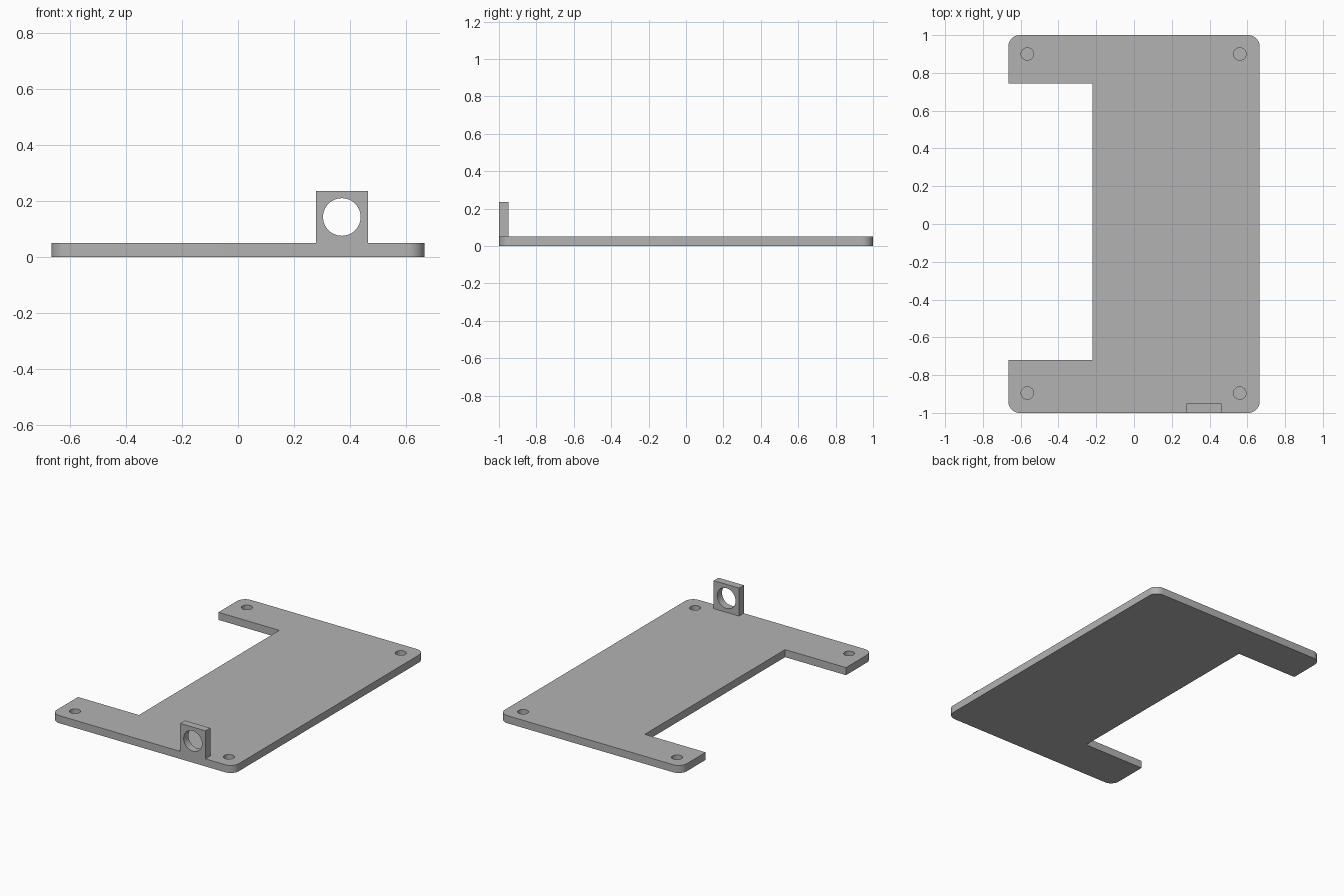
import bpy, bmesh
from math import sin, cos, pi, radians
from mathutils import Matrix

cube = bpy.data.objects.get("Cube")
if cube:
    bpy.data.objects.remove(cube, do_unlink=True)

grey = bpy.data.materials.new("plain grey")
grey.use_nodes = True
colour = (0.45, 0.45, 0.45, 1)
grey.diffuse_color = colour
grey.node_tree.nodes["Principled BSDF"].inputs["Base Color"].default_value = colour

HALF_X, THICK, CORNER = 0.665, 0.05, 0.06


def add_object(name, bm):
    bmesh.ops.recalc_face_normals(bm, faces=bm.faces)
    mesh = bpy.data.meshes.new(name)
    bm.to_mesh(mesh)
    bm.free()
    mesh.materials.append(grey)
    obj = bpy.data.objects.new(name, mesh)
    bpy.context.collection.objects.link(obj)
    return obj


def extrude_outline(name, points, height):
    bm = bmesh.new()
    face = bm.faces.new([bm.verts.new((x, y, 0)) for x, y in points])
    new = bmesh.ops.extrude_face_region(bm, geom=[face])["geom"]
    verts = [v for v in new if isinstance(v, bmesh.types.BMVert)]
    bmesh.ops.translate(bm, verts=verts, vec=(0, 0, height))
    return add_object(name, bm)


def drill(target, centre, radius, depth, rotation=Matrix()):
    bm = bmesh.new()
    bmesh.ops.create_cone(bm, cap_ends=True, segments=48, radius1=radius,
                          radius2=radius, depth=depth,
                          matrix=Matrix.Translation(centre) @ rotation)
    cutter = add_object("hole_cutter", bm)
    cutter.hide_render = True
    mod = target.modifiers.new("hole", "BOOLEAN")
    mod.operation, mod.solver, mod.object = "DIFFERENCE", "EXACT", cutter
    bpy.context.view_layer.objects.active = target
    bpy.ops.object.modifier_apply(modifier=mod.name)
    bpy.data.objects.remove(cutter, do_unlink=True)


def rounded(sx, sy, start):
    cx, cy = sx * (HALF_X - CORNER), sy * (1 - CORNER)
    angles = [radians(start + 90 * i / 10) for i in range(11)]
    return [(cx + CORNER * cos(a), cy + CORNER * sin(a)) for a in angles]


# Base plate: rounded outer corners and a square notch on one side
outline = (rounded(1, -1, 270) + rounded(1, 1, 0) + rounded(-1, 1, 90)
           + [(-HALF_X, 0.745), (-0.22, 0.745), (-0.22, -0.72), (-HALF_X, -0.72)]
           + rounded(-1, -1, 180))
plate = extrude_outline("base_plate", outline, THICK)

# Blind screw holes at the four corners
for x in (-0.565, 0.56):
    for y in (-0.895, 0.9):
        drill(plate, (x, y, THICK), 0.033, 0.07)

# Upright lug on the front edge with a round through hole
bm = bmesh.new()
bmesh.ops.create_cube(bm, size=1, matrix=Matrix.Translation((0.37, -0.975, 0.1425))
                      @ Matrix.Diagonal((0.185, 0.05, 0.185, 1)))
lug = add_object("cable_lug", bm)
drill(lug, (0.37, -0.975, 0.143), 0.067, 0.2, Matrix.Rotation(pi / 2, 4, "X"))

# Smooth the round walls, keep the edges sharp
for obj in (plate, lug):
    bpy.ops.object.select_all(action="DESELECT")
    obj.select_set(True)
    bpy.context.view_layer.objects.active = obj
    bpy.ops.object.shade_smooth_by_angle(angle=radians(30))
